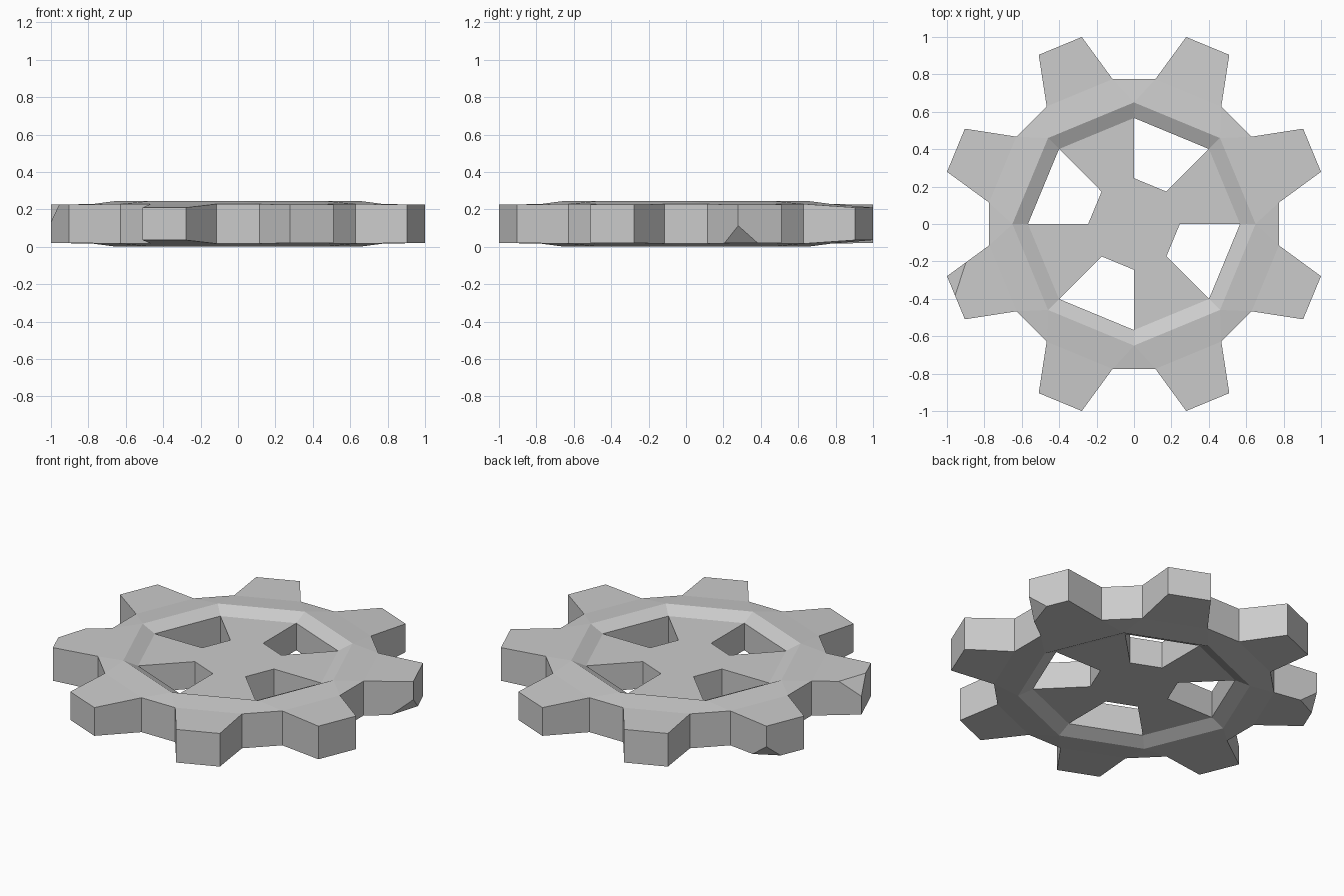
import bpy, bmesh, math

if "Cube" in bpy.data.objects:
    bpy.data.objects.remove(bpy.data.objects["Cube"])

MID = 0.1225          # centre height of the wheel
N = 8                 # teeth / sectors

bm = bmesh.new()


def pair(radius, degrees, half):
    """Top and bottom vertex at a polar position."""
    a = math.radians(degrees)
    x, y = radius * math.cos(a), radius * math.sin(a)
    return (bm.verts.new((x, y, MID + half)), bm.verts.new((x, y, MID - half)))


def caps(*pairs):
    bm.faces.new([p[0] for p in pairs])
    bm.faces.new([p[1] for p in reversed(pairs)])


def wall(a, b):
    bm.faces.new((a[0], a[1], b[1], b[0]))


# rings of points, from hub to tooth tips
hub = [pair(0.245, 45 * k, 0.083) for k in range(N)]
dish = [pair(0.567, 45 * k, 0.083) for k in range(N)]
rim = [pair(0.65, 45 * k, 0.1225) for k in range(N)]
root_a = [pair(0.783, 45 * k - 8.4, 0.106) for k in range(N)]
root_b = [pair(0.783, 45 * k + 8.4, 0.106) for k in range(N)]
worn = (1, 5)         # teeth with thinner tips
tip_a = [pair(1.038, 45 * k + 15.6, 0.087 if k in worn else 0.102) for k in range(N)]
tip_b = [pair(1.038, 45 * k + 29.4, 0.087 if k in worn else 0.102) for k in range(N)]

# hub plate
caps(*hub)
for k in range(N):
    n = (k + 1) % N
    # sloped dish edge and outer ring
    caps(dish[k], rim[k], rim[n], dish[n])
    caps(rim[k], root_a[k], root_b[k])
    caps(rim[k], root_b[k], root_a[n], rim[n])
    # tooth
    caps(root_b[k], tip_a[k], tip_b[k], root_a[n])
    wall(root_a[k], root_b[k])
    wall(root_b[k], tip_a[k])
    wall(tip_a[k], tip_b[k])
    wall(tip_b[k], root_a[n])
    # alternating spokes and window openings
    if k % 2 == 0:
        caps(hub[k], dish[k], dish[n], hub[n])
        wall(hub[k], dish[k])
        wall(dish[n], hub[n])
    else:
        wall(dish[n], dish[k])
        wall(hub[k], hub[n])

bmesh.ops.recalc_face_normals(bm, faces=bm.faces[:])


def chip(corner, amount):
    """Cut one tooth corner off with a plane across its three edges."""
    pts = [corner.co.lerp(e.other_vert(corner).co, amount) for e in corner.link_edges]
    normal = (pts[1] - pts[0]).cross(pts[2] - pts[0]).normalized()
    if normal.dot(corner.co - pts[0]) < 0:
        normal = -normal
    faces = list(corner.link_faces)
    geom = faces + list({e for f in faces for e in f.edges}) + list({v for f in faces for v in f.verts})
    bmesh.ops.bisect_plane(bm, geom=geom, plane_co=pts[0], plane_no=normal, clear_outer=True)
    open_edges = [e for e in bm.edges if e.is_boundary]
    bmesh.ops.holes_fill(bm, edges=open_edges, sides=0)


# broken tooth corners
chip(tip_a[4][0], 0.45)
chip(tip_a[0][1], 0.45)
chip(tip_a[3][1], 0.38)

bmesh.ops.recalc_face_normals(bm, faces=bm.faces[:])
mesh = bpy.data.meshes.new("gear_wheel")
bm.to_mesh(mesh)
bm.free()
obj = bpy.data.objects.new("gear_wheel", mesh)
bpy.context.collection.objects.link(obj)
